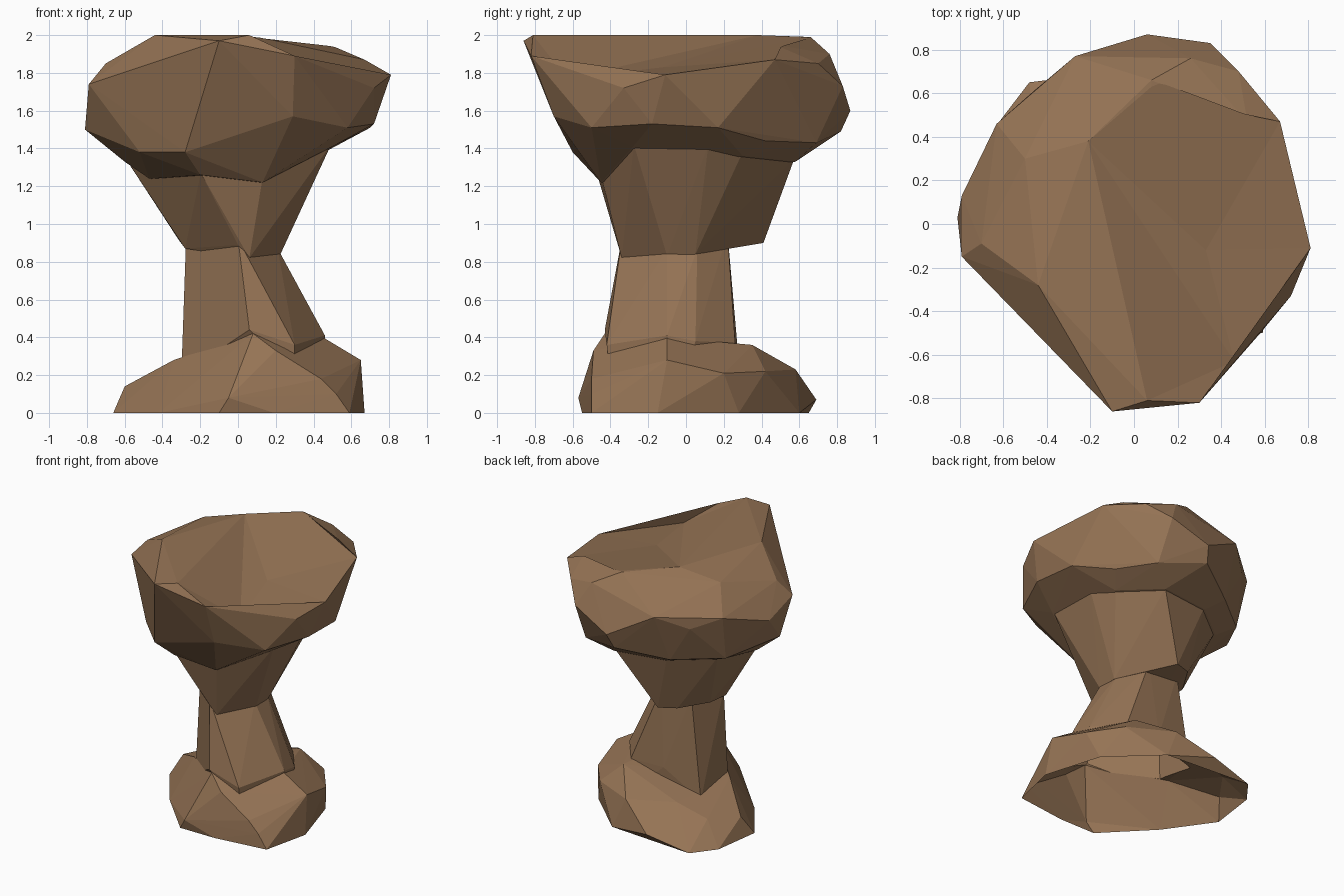
import bpy, bmesh

stone = bpy.data.materials.new("brown stone")
stone.diffuse_color = (0.30, 0.172, 0.09, 1)


def hull(name, pts):
    """Faceted boulder: the convex hull of a few corner points."""
    bm = bmesh.new()
    for p in pts:
        bm.verts.new(p)
    bmesh.ops.convex_hull(bm, input=bm.verts)
    bmesh.ops.delete(bm, geom=[v for v in bm.verts if not v.link_faces], context='VERTS')
    bmesh.ops.recalc_face_normals(bm, faces=bm.faces)
    me = bpy.data.meshes.new(name)
    bm.to_mesh(me)
    bm.free()
    me.materials.append(stone)
    ob = bpy.data.objects.new(name, me)
    bpy.context.collection.objects.link(ob)
    return ob


def combine(target, other, op):
    m = target.modifiers.new("join", 'BOOLEAN')
    m.operation, m.object, m.solver = op, other, 'EXACT'
    bpy.context.view_layer.objects.active = target
    bpy.ops.object.modifier_apply(modifier=m.name)
    bpy.data.objects.remove(other)


# ring where the cap turns into the neck
collar = [(-.20, -.48, 1.26), (.13, -.45, 1.22), (.50, -.28, 1.41), (.50, .12, 1.41),
          (.42, .30, 1.36), (.20, .58, 1.33), (-.20, .52, 1.34), (-.48, .30, 1.34),
          (-.60, 0, 1.33), (-.47, -.10, 1.24)]

# overhanging cap
cap = hull("balanced_rock", collar + [
    (-.10, -.86, 1.97), (.06, -.81, 2), (.30, -.82, 1.89), (.81, -.11, 1.79),
    (.72, -.33, 1.72), (.67, .47, 1.87), (.52, .47, 1.95), (.48, .70, 1.85),
    (.35, .83, 1.73), (.06, .87, 1.6), (.08, .66, 1.99), (.26, .76, 1.9),
    (-.27, .77, 1.78), (-.46, .61, 1.68), (-.63, .46, 1.75), (-.79, .13, 1.65),
    (-.81, .03, 1.5), (-.79, -.15, 1.74), (-.70, -.09, 1.85), (-.44, -.28, 2),
    (-.21, .38, 2), (-.5, .3, 1.93), (.29, -.70, 1.57), (-.28, -.60, 1.38),
    (-.52, -.36, 1.38), (.58, -.50, 1.51), (.72, -.18, 1.53), (.70, .17, 1.51),
    (.52, .42, 1.44), (.36, .69, 1.43), (.03, .82, 1.49), (-.30, .62, 1.41),
    (-.60, .38, 1.41)])

# shallow hollow in the top, sloping to the right
hollow = hull("hollow_cutter", [
    (.33, -.12, 1.83), (-.21, .38, 2), (.08, .66, 1.995), (.06, -.81, 2),
    (.30, -.82, 1.89), (.46, -.63, 1.77), (.81, -.11, 1.79), (.67, .47, 1.87),
    (.52, .47, 1.95), (.3, 0, 3)])
combine(cap, hollow, 'DIFFERENCE')

# flaring neck under the cap
neck = hull("upper_neck", [(x * .985, y * .985, z + .01) for x, y, z in collar] + [
    (0, -.35, .89), (.06, -.34, .82), (.22, -.10, .83), (.22, .05, .84),
    (-.05, .41, .90), (-.18, .36, .91), (-.31, .15, .91), (-.28, -.08, .87),
    (-.35, -.30, 1.5), (.35, -.30, 1.5), (.30, .35, 1.5), (-.35, .30, 1.5)])
combine(cap, neck, 'UNION')

# narrow leg
leg = hull("leg", [
    (0, -.34, .92), (.06, -.34, .81), (.21, -.10, .87), (.20, .06, .87),
    (.05, .22, .95), (-.20, .22, .95), (-.275, -.06, .92),
    (-.285, -.05, .48), (.06, -.43, .44), (.30, -.42, .36), (.46, -.10, .41),
    (.44, .05, .38), (.28, .26, .37), (0, .27, .38), (-.28, .20, .42),
    (-.30, -.08, .2), (.3, -.40, .2), (.45, 0, .2), (.2, .27, .2), (-.30, .25, .2)])
combine(cap, leg, 'UNION')

# spreading foot, longest along the diagonal
foot = hull("foot", [
    (-.66, .12, 0), (-.42, -.22, 0), (-.10, -.55, 0), (.19, -.55, 0), (.59, -.50, 0),
    (.67, -.15, 0), (.54, .28, 0), (.20, .60, 0), (-.48, .65, 0), (-.61, .48, 0),
    (.52, -.50, .10), (-.05, -.57, .08), (-.60, .20, .14), (-.46, .40, .16),
    (-.15, .69, .07), (.10, .58, .23), (-.22, .42, .23), (.65, -.10, .28),
    (.60, .20, .21), (.43, .42, .22), (.44, -.50, .18), (.45, -.10, .40),
    (.28, .35, .36), (.08, -.43, .42), (-.34, -.04, .28), (.20, -.49, .33)])
combine(cap, foot, 'UNION')

# open underside
bm = bmesh.new()
bm.from_mesh(cap.data)
under = [f for f in bm.faces if f.normal.z < -.95 and f.calc_center_median().z < .01]
bmesh.ops.delete(bm, geom=under, context='FACES')
bm.to_mesh(cap.data)
bm.free()
for p in cap.data.polygons:
    p.use_smooth = False
